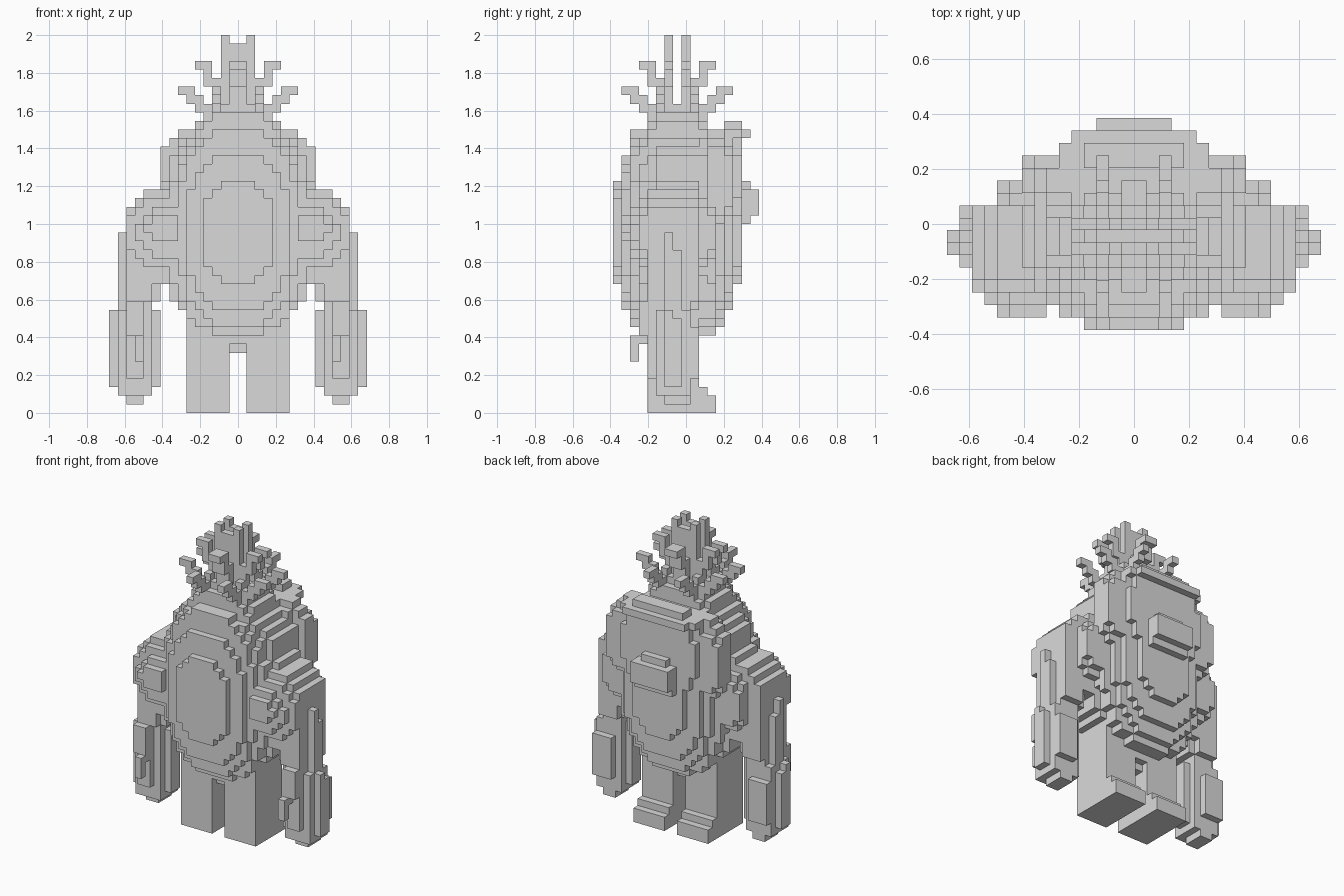
import bpy, bmesh
from mathutils import Vector

U = 2 / 44  # edge of one block

cube = bpy.data.objects.get("Cube")
if cube:
    bpy.data.objects.remove(cube, do_unlink=True)

stone = bpy.data.materials.new("plain_grey")
stone.use_nodes = True
stone.diffuse_color = (0.7, 0.7, 0.7, 1)
stone.node_tree.nodes["Principled BSDF"].inputs["Base Color"].default_value = (0.7, 0.7, 0.7, 1)


def box(x0, x1, y0, y1, z0, z1):
    """Blocks on the +x side; y0 and y1 are both included."""
    return {(x, y, z) for x in range(x0, x1) for y in range(y0, y1 + 1) for z in range(z0, z1)}


def slab(y, x0, x1, z0, z1, p=2.5):
    """One-block-deep rounded slab; p sets how square its outline is."""
    cx, cz, rx, rz = (x0 + x1) / 2, (z0 + z1) / 2, (x1 - x0) / 2, (z1 - z0) / 2
    return {(x, y, z) for x in range(max(x0, 0), x1) for z in range(z0, z1)
            if abs((x + .5 - cx) / rx) ** p + abs((z + .5 - cz) / rz) ** p <= 1}


def mirror(cells):
    return cells | {(-1 - x, y, z) for x, y, z in cells}


parts = {}

# Rounded body, the same front and back about y = -1: half width, bottom, top
body = set()
for d, (w, lo, hi) in enumerate([(9, 9, 34), (9, 9, 34), (9, 9, 34), (8, 9, 34),
                                 (8, 9, 33), (7, 10, 33), (6, 12, 30), (4, 15, 27)]):
    body |= slab(-1 - d, -w, w, lo, hi) | slab(-1 + d, -w, w, lo, hi)
body |= box(0, 1, -4, 1, 8, 10) | box(0, 1, -3, 0, 7, 8)
parts["body"] = mirror(body)

# Broad rounded head and upper back
hump = slab(2, -8, 8, 21, 33, 3) | slab(5, -9, 9, 22, 32, 3) | slab(6, -6, 6, 22, 33)
for y in (3, 4):
    hump |= slab(y, -9, 9, 21, 33, 4)
parts["head"] = mirror(hump)

# Brow and muzzle
parts["brow"] = mirror(box(0, 4, 5, 6, 33, 34) | box(0, 6, 5, 6, 32, 33) | box(0, 5, 7, 7, 32, 33))
parts["muzzle"] = mirror(box(0, 3, 7, 7, 22, 26) | box(0, 2, 7, 7, 26, 27) | box(0, 3, 8, 8, 23, 26))

# Shoulders
shoulder = box(7, 10, -7, -7, 20, 23) | box(10, 11, -7, -7, 21, 22)
shoulder |= slab(-6, 4, 12, 18, 24, 2) | slab(-5, 4, 13, 17, 25, 2)
for y in range(-4, 2):
    shoulder |= slab(y, 4, 13, 15, 26)
shoulder |= slab(2, 5, 11, 17, 25) | slab(3, 5, 11, 18, 24)
shoulder |= box(8, 9, -1, -1, 26, 27)
parts["shoulders"] = mirror(shoulder)

# Arms with raised plates
arm = box(10, 13, -3, 0, 3, 20) | box(10, 13, -4, 1, 13, 21) | box(9, 10, -3, 0, 13, 17)
arm |= box(13, 14, -3, 0, 3, 12) | box(13, 14, -2, -1, 12, 19) | box(13, 14, -2, -2, 19, 21)
arm |= box(14, 15, -2, -1, 3, 11) | box(14, 15, -2, -2, 11, 12)
arm |= box(9, 10, -2, -1, 3, 12) | box(11, 14, 1, 1, 4, 10)
parts["arms"] = mirror(arm)

# Hands with hooked thumbs
hand = box(10, 14, -3, 0, 2, 3) | box(11, 13, -2, 0, 1, 2) | box(11, 13, -4, -4, 4, 13)
hand |= box(11, 13, -5, -5, 9, 13) | box(11, 12, -5, -5, 8, 9) | box(11, 12, -6, -6, 6, 9)
parts["hands"] = mirror(hand)

# Legs and feet
parts["legs"] = mirror(box(1, 6, -4, 1, 0, 11))
parts["feet"] = mirror(box(1, 6, 2, 2, 0, 3) | box(1, 6, 3, 3, 0, 2))

# Crown core: stepped base and two pronged plates
core = box(0, 5, -3, 1, 33, 34) | box(0, 4, -4, 2, 33, 34)
core |= box(0, 4, -3, 1, 34, 35) | box(0, 3, -4, 2, 34, 35) | box(0, 3, -3, 1, 35, 36)
for y in (-2, 0):
    core |= box(0, 2, y, y, 36, 43) | box(1, 2, y, y, 43, 44)
parts["crown_core"] = mirror(core)

# Crown branches: (distance from centre, bottom, top)
LOWER = [(2, 35, 37), (3, 35, 36), (4, 35, 37), (5, 36, 38), (6, 37, 38)]
UPPER = [(2, 36, 39), (3, 38, 41), (4, 40, 41)]
branches = set()
for path, side, along in ((LOWER, 2, 2), (UPPER, 1, 0)):
    for r, lo, hi in path:
        for s in (-1, 1):
            branches |= box(r, r + 1, -1 + s * side, -1 + s * side, lo, hi)
            branches |= box(along, along + 1, -1 + s * r, -1 + s * r, lo, hi)
parts["crown_branches"] = mirror(branches)

# Turn blocks into meshes, keeping only the outer faces
solid = set().union(*parts.values())
used = set()
for name, cells in parts.items():
    bm = bmesh.new()
    for c in cells - used:
        for axis in range(3):
            for s in (-1, 1):
                n = list(c)
                n[axis] += s
                if tuple(n) in solid:
                    continue
                a, b = Vector(), Vector()
                a[(axis + 1) % 3] = b[(axis + 2) % 3] = U / 2
                mid = Vector((c[0] + .5, c[1], c[2] + .5)) * U
                mid[axis] += s * U / 2
                ring = [mid - a - b, mid + a - b, mid + a + b, mid - a + b]
                bm.faces.new([bm.verts.new(v) for v in ring[::s]])
    used |= cells
    bmesh.ops.remove_doubles(bm, verts=bm.verts, dist=U / 100)
    mesh = bpy.data.meshes.new(name)
    bm.to_mesh(mesh)
    bm.free()
    mesh.materials.append(stone)
    bpy.context.collection.objects.link(bpy.data.objects.new(name, mesh))
